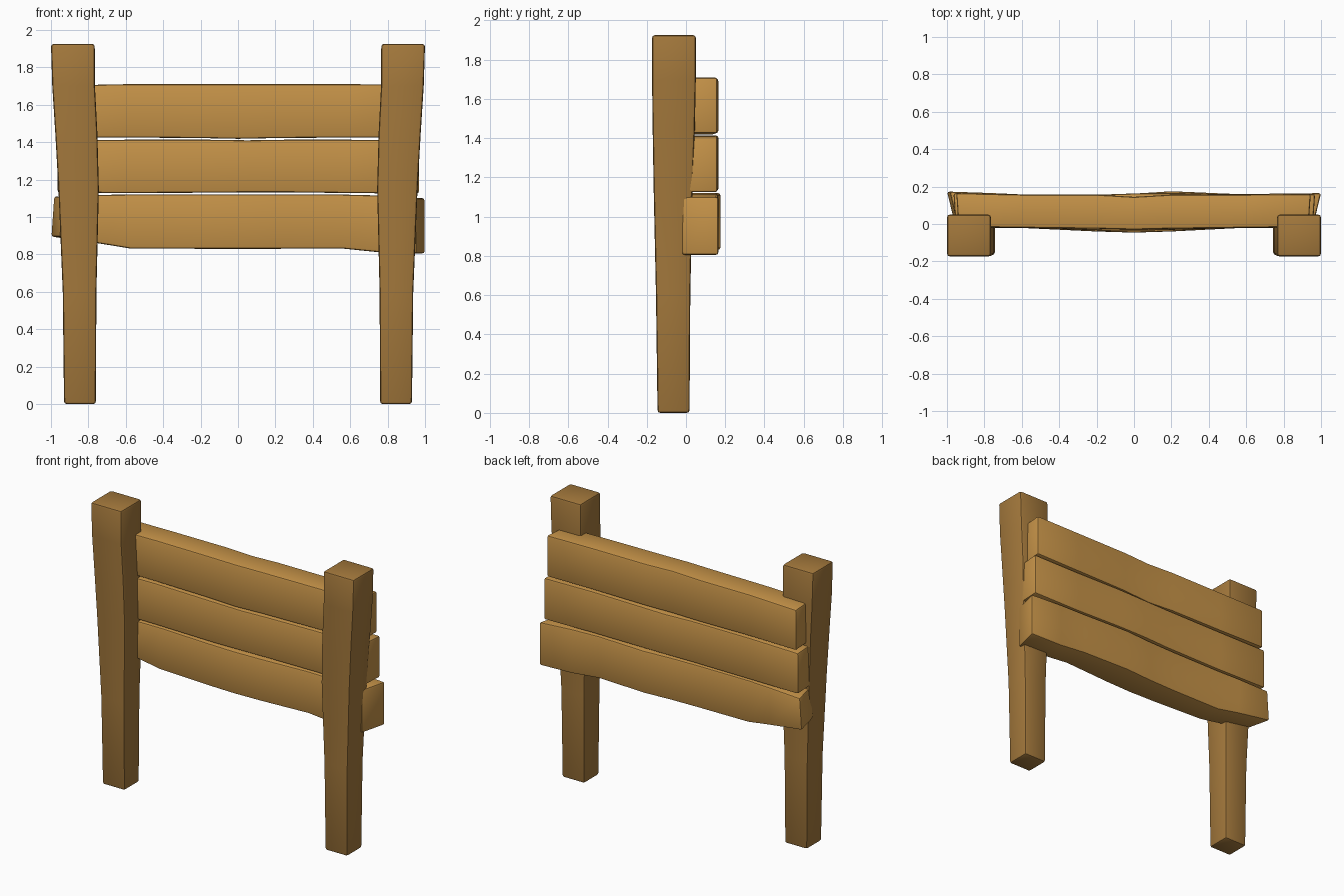
import bpy, bmesh

if "Cube" in bpy.data.objects:
    bpy.data.objects.remove(bpy.data.objects["Cube"])


def material(name, color):
    m = bpy.data.materials.new(name)
    m.diffuse_color = color
    m.use_nodes = True
    m.node_tree.nodes["Principled BSDF"].inputs["Base Color"].default_value = m.diffuse_color
    return m


def loft(name, rings, mat, bevel):
    """Skin four-sided rings into a closed bar with softened edges."""
    bm = bmesh.new()
    loops = [[bm.verts.new(p) for p in ring] for ring in rings]
    for a, b in zip(loops, loops[1:]):
        for i in range(4):
            j = (i + 1) % 4
            bm.faces.new((a[i], a[j], b[j], b[i]))
    bm.faces.new(loops[0])
    bm.faces.new(loops[-1])
    bmesh.ops.recalc_face_normals(bm, faces=bm.faces)
    edges = [e for e in bm.edges if e.calc_face_angle(0) > 0.7]
    bmesh.ops.bevel(bm, geom=edges, offset=bevel, segments=2, profile=0.5,
                    affect='EDGES', clamp_overlap=True)
    me = bpy.data.meshes.new(name)
    bm.to_mesh(me)
    bm.free()
    ob = bpy.data.objects.new(name, me)
    bpy.context.collection.objects.link(ob)
    me.materials.append(mat)
    bpy.ops.object.select_all(action='DESELECT')
    ob.select_set(True)
    bpy.context.view_layer.objects.active = ob
    bpy.ops.object.shade_smooth_by_angle(angle=0.6)
    return ob


dark_wood = material("post wood", (0.37, 0.19, 0.045, 1))
light_wood = material("plank wood", (0.56, 0.29, 0.065, 1))

# Posts: height, inner x, outer x, front y, back y
post = [(0.0, 0.76, 0.93, -0.145, 0.018),
        (0.6, 0.757, 0.937, -0.153, 0.022),
        (1.15, 0.744, 0.96, -0.165, 0.033),
        (1.45, 0.752, 0.977, -0.17, 0.045),
        (1.7, 0.765, 0.993, -0.173, 0.05),
        (1.925, 0.766, 1.0, -0.173, 0.05)]
for side, label in ((-1, "left"), (1, "right")):
    rings = [[(side * xi, yf, z), (side * xo, yf, z),
              (side * xo, yb, z), (side * xi, yb, z)]
             for z, xi, xo, yf, yb in post]
    loft(label + "_post", rings, dark_wood, 0.014)

# Planks: x, bottom z, top z, front y, back y
planks = {
    "top_plank": [(-0.95, 1.425, 1.703, -0.015, 0.165),
                  (-0.6, 1.425, 1.71, -0.02, 0.157),
                  (-0.2, 1.422, 1.71, -0.025, 0.157),
                  (0.0, 1.418, 1.71, -0.03, 0.145),
                  (0.2, 1.422, 1.71, -0.025, 0.157),
                  (0.6, 1.425, 1.71, -0.02, 0.157),
                  (0.945, 1.425, 1.708, -0.015, 0.16)],
    "middle_plank": [(-0.965, 1.13, 1.41, -0.02, 0.165),
                     (-0.6, 1.128, 1.413, -0.02, 0.158),
                     (-0.15, 1.13, 1.413, -0.035, 0.158),
                     (0.05, 1.132, 1.41, -0.035, 0.165),
                     (0.25, 1.132, 1.413, -0.03, 0.165),
                     (0.6, 1.128, 1.413, -0.02, 0.157),
                     (0.968, 1.125, 1.41, -0.02, 0.16)],
    "bottom_plank": [(-1.0, 0.895, 1.11, -0.015, 0.173),
                     (-0.75, 0.86, 1.118, -0.02, 0.165),
                     (-0.58, 0.832, 1.12, -0.022, 0.157),
                     (-0.2, 0.83, 1.12, -0.04, 0.157),
                     (0.0, 0.83, 1.12, -0.046, 0.162),
                     (0.2, 0.83, 1.12, -0.04, 0.175),
                     (0.55, 0.832, 1.12, -0.022, 0.16),
                     (0.75, 0.812, 1.115, -0.02, 0.162),
                     (1.0, 0.805, 1.1, -0.02, 0.165)],
}
for name, stations in planks.items():
    rings = []
    for i, (x, zb, zt, yf, yb) in enumerate(stations):
        # end cuts slant: front corners sit slightly inward
        end = (i == len(stations) - 1) - (i == 0)
        skew = end * (0.045 if name == "bottom_plank" else 0.012)
        lean = -0.015 if (name == "bottom_plank" and end < 0) else 0
        rings.append([(x - skew, yf, zb), (x - skew - lean, yf, zt),
                      (x - lean, yb, zt), (x, yb, zb)])
    loft(name, rings, light_wood, 0.012)
